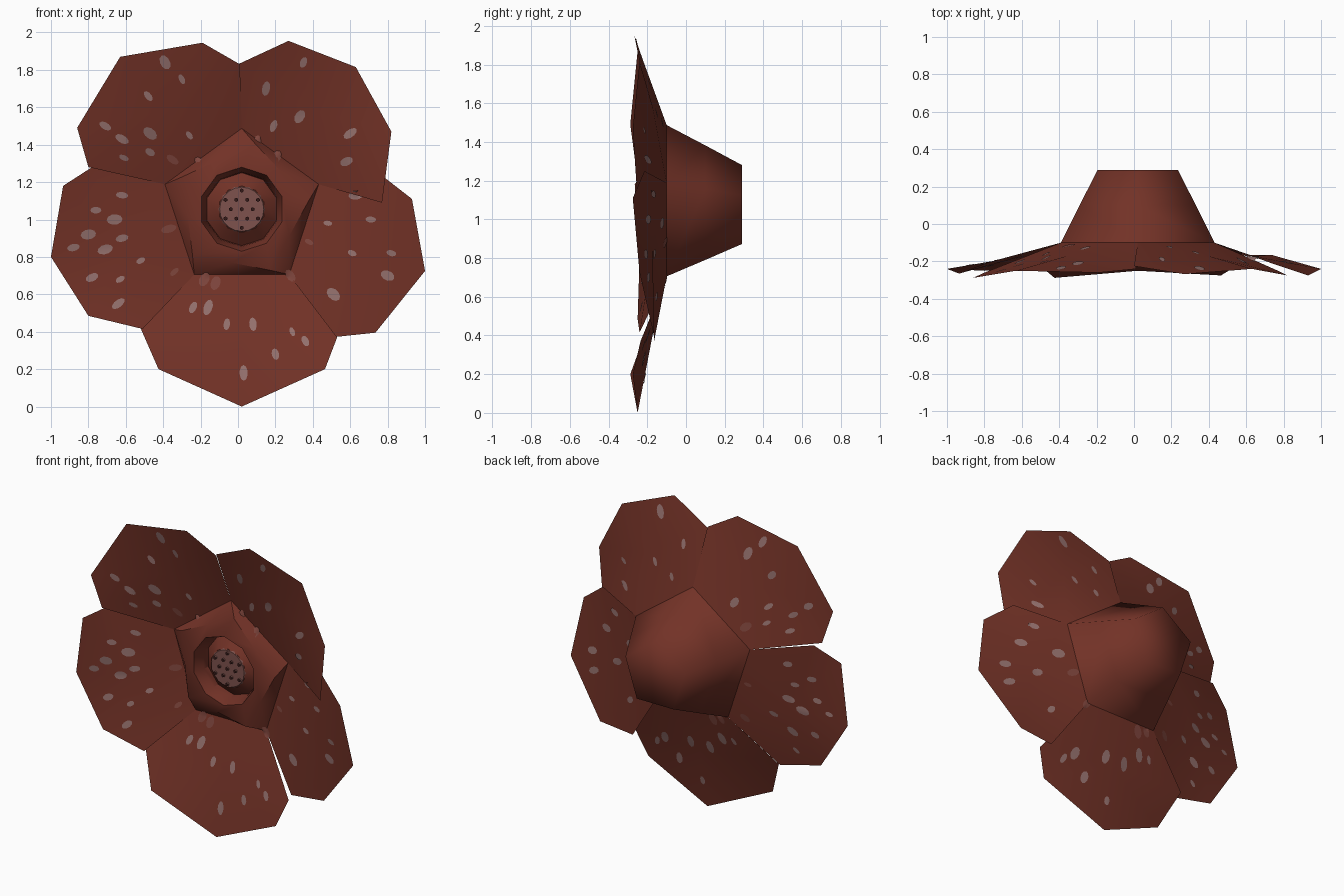
import bpy, math, random
from mathutils import Vector
from mathutils.bvhtree import BVHTree

if "Cube" in bpy.data.objects:
    bpy.data.objects.remove(bpy.data.objects["Cube"])

random.seed(4)
CX, CZ = 0.02, 1.055          # flower axis (runs along y)


def material(name, rgb):
    m = bpy.data.materials.new(name)
    m.diffuse_color = (*rgb, 1)
    m.use_nodes = True
    m.node_tree.nodes["Principled BSDF"].inputs["Base Color"].default_value = m.diffuse_color
    return m


RED = material("brick red", (0.17, 0.032, 0.020))
SPOT = material("dusty pink", (0.30, 0.165, 0.155))
FAINT = material("faded red", (0.21, 0.060, 0.046))
DISC = material("muted rose", (0.21, 0.085, 0.075))
DARK = material("dark maroon", (0.035, 0.010, 0.009))


def build(name, verts, faces, mats, angle=None, indices=None):
    me = bpy.data.meshes.new(name)
    me.from_pydata([tuple(v) for v in verts], [], faces)
    for m in mats:
        me.materials.append(m)
    if indices:
        for p, i in zip(me.polygons, indices):
            p.material_index = i
    if angle:
        for p in me.polygons:
            p.use_smooth = True
        if angle < 180:
            me.set_sharp_from_angle(angle=math.radians(angle))
    ob = bpy.data.objects.new(name, me)
    bpy.context.collection.objects.link(ob)
    return ob


def ring(r, y, n=10, pent=False, rot=0, cx=CX, cz=CZ):
    """Circle of n points round the y axis; pent makes a 5-sided outline of 10 points."""
    out = []
    for k in range(n):
        a = math.pi / 2 + math.radians(rot) + 2 * math.pi * k / n
        q = r * math.cos(math.pi / 5) if pent and k % 2 else r
        out.append(Vector((cx + q * math.cos(a), y, cz + q * math.sin(a))))
    return out


def loft(rings, cap_last=True, flip=False):
    n = len(rings[0])
    verts = [v for r in rings for v in r]
    faces = []
    for i in range(len(rings) - 1):
        for k in range(n):
            a, b = i * n + k, i * n + (k + 1) % n
            faces.append((a, b, b + n, a + n))
    if cap_last:
        faces.append(tuple(range((len(rings) - 1) * n, len(rings) * n)))
    if flip:
        faces = [f[::-1] for f in faces]
    return verts, faces


# Five-sided cup behind the petals
v, f = loft([ring(0.432, -0.10, 5), ring(0.327, 0.10, 5), ring(0.225, 0.29, 5)])
build("cup", v, f, [RED], 180)

# Raised collar with a ten-sided opening and the central column inside it
v, f = loft([ring(0.432, -0.10, pent=True),
             ring(0.36, -0.165, pent=True, rot=-11),
             ring(0.225, -0.175), ring(0.20, -0.11), ring(0.195, -0.07),
             ring(0.125, -0.13)], flip=True)
f = [t[::-1] for t in f]
collar_geo = (v, f)
build("collar", v, f, [RED], 35)

# Round disc on the column
v, f = loft([ring(0.125, -0.125, 20), ring(0.118, -0.134, 20)])
build("centre_disc", v, f, [DISC], 30)

# Short studs on the disc, dark on top
verts, faces, idx = [], [], []
for i in range(-2, 3):
    for j in range(-2, 3):
        x, z = i * 0.058 + (0.029 if j % 2 else 0), j * 0.05
        if math.hypot(x, z) < 0.108:
            v, f = loft([ring(0.011, y, 6, cx=CX + x, cz=CZ + z) for y in (-0.13, -0.145)])
            o = len(verts)
            verts += v
            faces += [tuple(q + o for q in t) for t in f]
            idx += [0] * 6 + [1]
build("disc_studs", verts, faces, [DISC, DARK], indices=idx)

# Petals: start and end cup corner angle, then the outer outline
PETALS = {
    "top_left_petal": (90, 162, [(0.01, -.24, 1.83), (-.19, -.26, 1.945), (-.63, -.25, 1.87),
                                 (-.86, -.288, 1.49), (-.80, -.26, 1.28)]),
    "top_right_petal": (90, 18, [(0, -.225, 1.83), (.27, -.268, 1.955), (.63, -.24, 1.815),
                                 (.82, -.275, 1.47), (.77, -.25, 1.09)]),
    "right_petal": (18, -54, [(.75, -.215, 1.25), (.93, -.275, 1.11), (1.0, -.24, .725),
                              (.735, -.165, .395), (.50, -.165, .37)]),
    "bottom_petal": (-54, -126, [(.53, -.235, .37), (.465, -.275, .20), (.02, -.25, 0),
                                 (-.425, -.288, .20), (-.53, -.20, .44)]),
    "left_petal": (198 - 36 + 72, 162, [(-.51, -.24, .415), (-.80, -.25, .485), (-1.0, -.24, .80),
                                        (-.935, -.265, 1.18), (-.78, -.205, 1.28)]),
}


def polar(deg, r, y):
    a = math.radians(deg)
    return Vector((CX + r * math.cos(a), y, CZ + r * math.sin(a)))


petal_v, petal_f = [], []
for name, (a0, a1, outline) in PETALS.items():
    loop = [polar(a0, 0.432, -0.10)] + [Vector(p) for p in outline] + [polar(a1, 0.432, -0.10)]
    verts = [polar((a0 + a1) / 2, 0.65, -0.172)] + loop
    n = len(loop)
    faces = [(0, 1 + k, 1 + (k + 1) % n) for k in range(n)]
    p, q, r = (verts[i] for i in faces[2])
    if (q - p).cross(r - p).y > 0:
        faces = [t[::-1] for t in faces]
    build(name, verts, faces, [RED], 50)
    o = len(petal_v)
    petal_v += verts
    petal_f += [tuple(i + o for i in t) for t in faces]

# Spots: thin oval plates laid on both sides of the petals, pointing outward
SPOTS = [(-.30, 1.75), (-.48, 1.66), (-.26, 1.45), (-.47, 1.46), (-.62, 1.43), (-.71, 1.50),
         (-.61, 1.33), (-.47, 1.36), (-.39, 1.84), (.15, 1.70), (.35, 1.84), (.33, 1.55),
         (.60, 1.46), (.58, 1.31), (.19, 1.50),
         (-.62, 1.13), (-.66, 1.00), (-.62, .90), (-.71, .84), (-.80, .92), (-.88, .85),
         (-.78, .69), (-.63, .68), (-.64, .55), (-.52, .78), (-.76, 1.05),
         (-.24, .53), (-.16, .53), (-.06, .44), (.08, .44), (.20, .28), (.36, .35), (.03, .18),
         (.29, .40), (.63, 1.13), (.71, 1.00), (.82, .82), (.61, .82), (.51, .60), (.80, .70),
         (.48, .98)]
FAINTS = [(-.35, 1.32), (-.20, 1.30), (.20, 1.33), (.38, .88), (.28, .70), (-.12, .66),
          (-.34, .72), (-.37, .95), (.10, 1.41), (-.18, .68)]

o = len(petal_v)
front_tree = BVHTree.FromPolygons(petal_v + collar_geo[0],
                                  petal_f + [tuple(i + o for i in t) for t in collar_geo[1]])
back_tree = BVHTree.FromPolygons(petal_v, petal_f)


def spots(name, points, mat, tree, side):
    """side -1 lays plates on the front, +1 on the back."""
    def hit(x, z):
        h = tree.ray_cast(Vector((x, side * 2, z)), Vector((0, -side, 0)))[0]
        return None if h is None else h.y
    verts, faces = [], []
    for x, z in points:
        y0 = hit(x, z)
        if y0 is None:
            continue
        d = Vector((x - CX, z - CZ)).normalized()
        length = random.uniform(0.024, 0.044)
        width = length * random.uniform(0.5, 0.68)
        o = len(verts)
        verts.append((x, y0 + side * 0.004, z))
        for k in range(10):
            a = 2 * math.pi * k / 10
            u, w = length * math.cos(a), width * math.sin(a)
            px, pz = x + d.x * u - d.y * w, z + d.y * u + d.x * w
            y = hit(px, pz)
            if y is None or abs(y - y0) > 0.03:
                y = y0
            verts.append((px, y + side * 0.004, pz))
        for k in range(10):
            t = (o, o + 1 + k, o + 1 + (k + 1) % 10)
            faces.append(t if side < 0 else t[::-1])
    build(name, verts, faces, [mat], 60)


spots("front_spots", SPOTS, SPOT, front_tree, -1)
spots("back_spots", SPOTS, SPOT, back_tree, 1)
spots("front_faint_spots", FAINTS, FAINT, front_tree, -1)
spots("back_faint_spots", FAINTS, FAINT, back_tree, 1)

# Make the closed lathe-like parts face outward
import bmesh
for name in ("cup", "disc_studs", "centre_disc"):
    me = bpy.data.objects[name].data
    bm = bmesh.new()
    bm.from_mesh(me)
    bmesh.ops.recalc_face_normals(bm, faces=bm.faces)
    bm.to_mesh(me)
    bm.free()
me = bpy.data.objects["collar"].data
if me.polygons[12].normal.y > 0:
    me.flip_normals()
